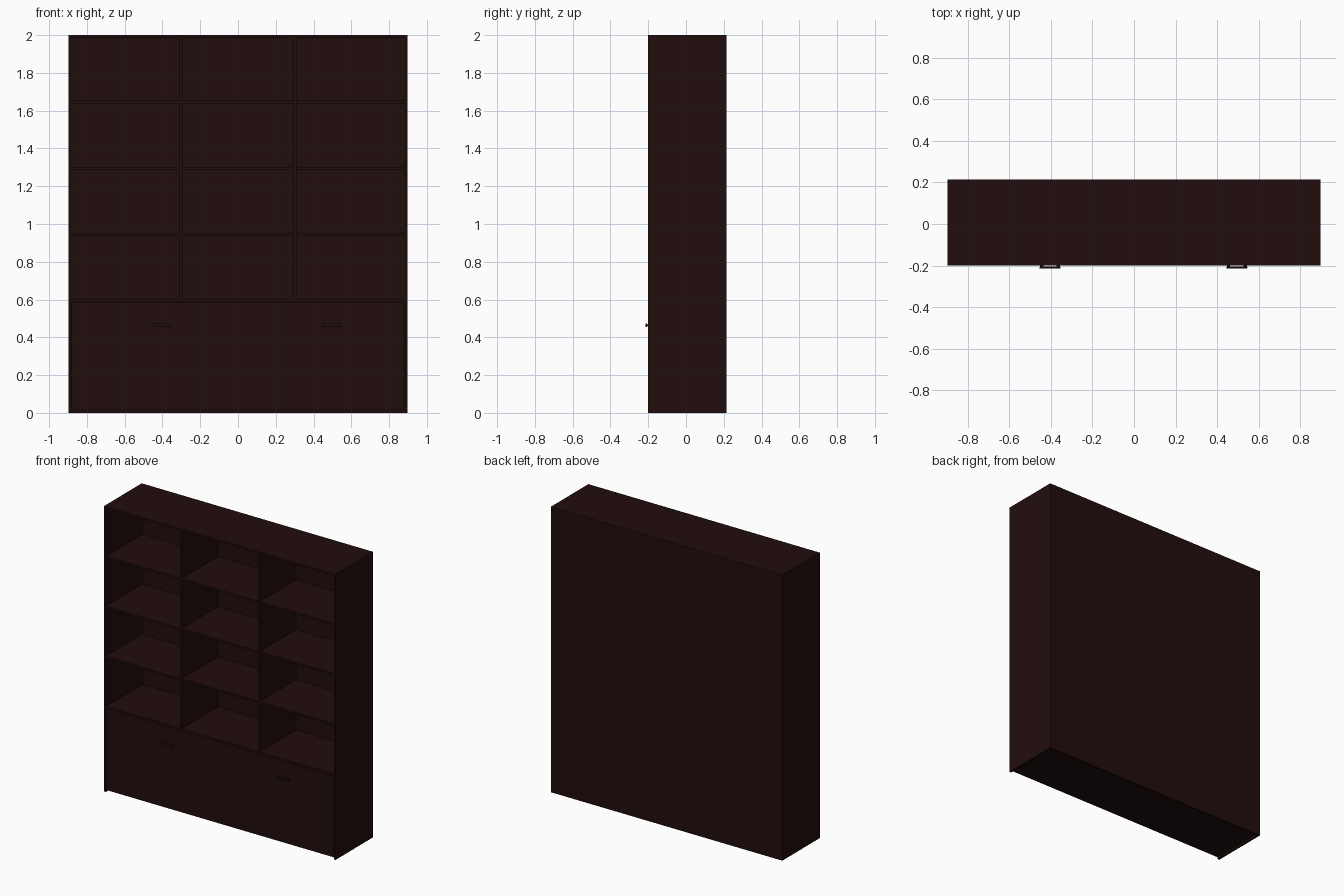
import bpy

old = bpy.data.objects.get("Cube")
if old:
    bpy.data.objects.remove(old, do_unlink=True)

wood = bpy.data.materials.new("dark_brown_wood")
wood.use_nodes = True
colour = (0.0152, 0.004, 0.0037, 1)
wood.diffuse_color = colour
wood.node_tree.nodes["Principled BSDF"].inputs["Base Color"].default_value = colour


def box(name, x, y, z):
    """Box spanning the given (min, max) ranges."""
    spans = (x, y, z)
    bpy.ops.mesh.primitive_cube_add(size=1, location=[(a + b) / 2 for a, b in spans])
    ob = bpy.context.object
    ob.name = name
    ob.scale = [b - a for a, b in spans]
    bpy.ops.object.transform_apply(location=False, rotation=False, scale=True)
    ob.data.materials.append(wood)
    return ob


W, H, T = 0.897, 2.0, 0.014       # half width, height, board thickness
FRONT, BACK = -0.2, 0.202         # depth of the carcass before the back panel
inner = (-W + T, W - T)
depth = (FRONT, BACK)

# Carcass
box("right_side", (-W, -W + T), depth, (0, H))
box("left_side", (W - T, W), depth, (0, H))
box("back_panel", (-W, W), (BACK, 0.215), (0, H))
box("top_panel", inner, depth, (H - T, H))
box("bottom_panel", inner, depth, (T, 2 * T))

# Shelves and the uprights between them
shelf_tops = [0.6 + i * 0.351 for i in range(4)]
for i, z in enumerate(shelf_tops):
    box(f"shelf_{i + 1}", inner, depth, (z - T, z))
for side, x in (("right", -0.302), ("left", 0.302)):
    for i, z in enumerate(shelf_tops):
        top = shelf_tops[i + 1] if i < 3 else H
        box(f"{side}_divider_{i + 1}", (x - T / 2, x + T / 2), depth, (z, top - T))

# Wide drawer front with two bar pulls
box("drawer_front", (inner[0] + 0.002, inner[1] - 0.002), (FRONT, FRONT + T),
    (T, shelf_tops[0] - T - 0.002))
for side, x in (("right", -0.404), ("left", 0.495)):
    bar = box(f"{side}_handle_bar", (x - 0.05, x + 0.05), (-0.215, -0.205), (0.455, 0.473))
    bevel = bar.modifiers.new("rounding", "BEVEL")
    bevel.width = 0.003
    bevel.segments = 2
    for end in (-1, 1):
        px = x + end * 0.04
        box(f"{side}_handle_post", (px - 0.008, px + 0.008), (-0.206, FRONT), (0.459, 0.469))
